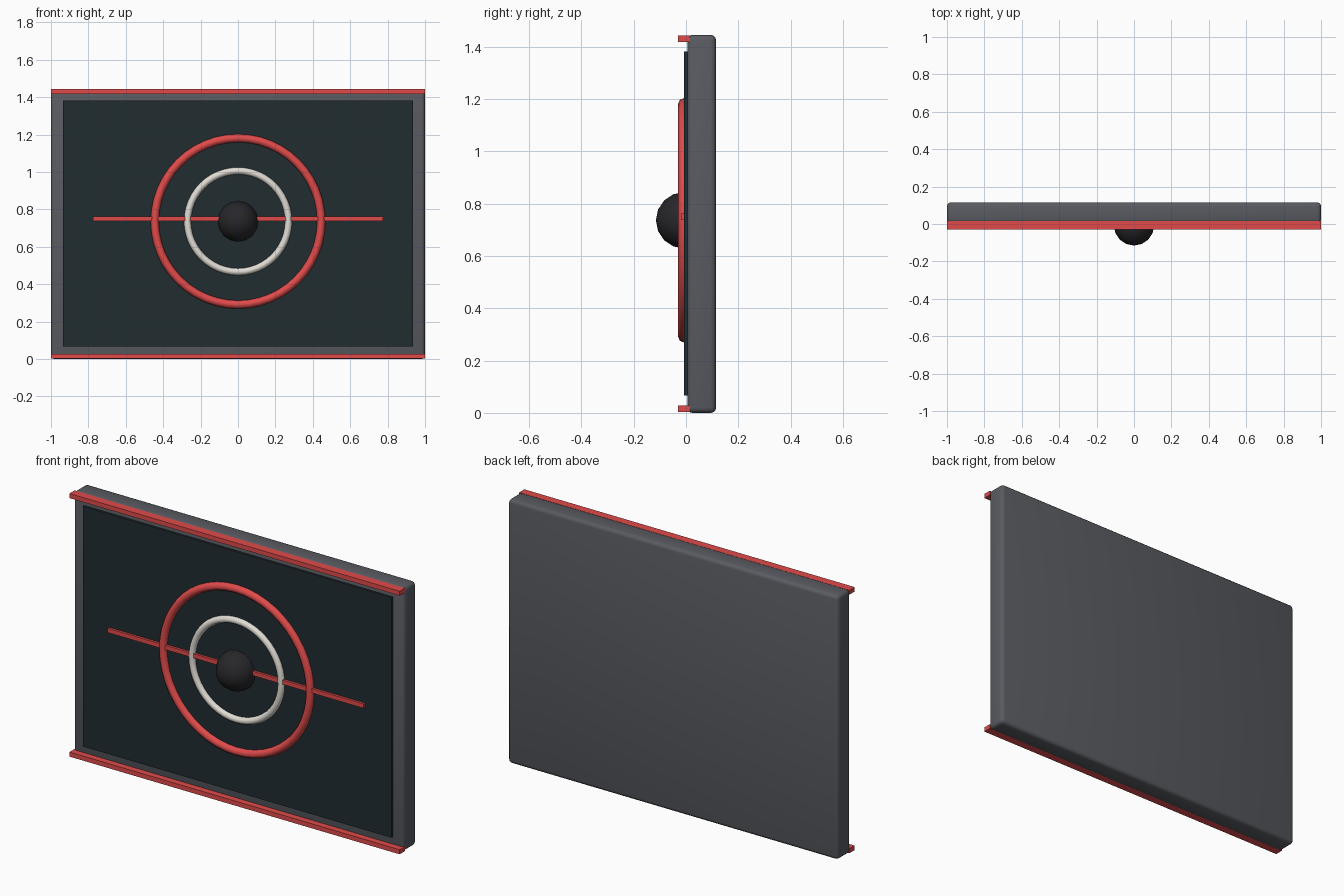
import bpy, math

if "Cube" in bpy.data.objects:
    bpy.data.objects.remove(bpy.data.objects["Cube"])

def material(name, rgb):
    m = bpy.data.materials.new(name)
    m.diffuse_color = (*rgb, 1)
    m.use_nodes = True
    m.node_tree.nodes["Principled BSDF"].inputs["Base Color"].default_value = m.diffuse_color
    return m

GREY = material("frame_grey", (0.10, 0.105, 0.12))
DARK = material("panel_dark", (0.015, 0.025, 0.03))
RED = material("trim_red", (0.75, 0.07, 0.07))
WHITE = material("ring_white", (0.75, 0.72, 0.66))
BLACK = material("hub_black", (0.02, 0.02, 0.023))

def finish(name, mat, smooth=None):
    ob = bpy.context.object
    ob.name = name
    ob.data.materials.append(mat)
    if smooth:
        bpy.ops.object.shade_smooth_by_angle(angle=math.radians(smooth))
    return ob

def box(name, x, y, z, mat, bevel=0):
    # x is the half width; y and z are (min, max)
    bpy.ops.mesh.primitive_cube_add(size=1, location=(0, sum(y) / 2, sum(z) / 2))
    ob = bpy.context.object
    ob.scale = (2 * x, y[1] - y[0], z[1] - z[0])
    bpy.ops.object.transform_apply(location=False, rotation=False, scale=True)
    if bevel:
        mod = ob.modifiers.new("bevel", 'BEVEL')
        mod.width, mod.segments = bevel, 3
        bpy.ops.object.modifier_apply(modifier=mod.name)
    return finish(name, mat, 40 if bevel else None)

def ring(name, major, minor, mat):
    bpy.ops.mesh.primitive_torus_add(major_radius=major, minor_radius=minor,
        major_segments=48, minor_segments=8,
        location=(0, -0.008, CENTRE_Z), rotation=(math.pi / 2, 0, 0))
    finish(name, mat, 60)

CENTRE_Z = 0.736

# Rounded slab and its dark inset panel
box("slab", 1.0, (0.005, 0.115), (0.0, 1.445), GREY, 0.02)
box("front_panel", 0.935, (-0.007, 0.015), (0.067, 1.382), DARK)

# Red trims along top and bottom, and the centre line
box("top_trim", 1.0, (-0.03, 0.015), (1.418, 1.443), RED)
box("bottom_trim", 1.0, (-0.03, 0.015), (0.003, 0.028), RED)
box("centre_line", 0.775, (-0.02, 0.0), (0.738, 0.762), RED)

# Concentric rings
ring("outer_ring", 0.445, 0.022, RED)
ring("inner_ring", 0.27, 0.019, WHITE)

# Domed hub
bpy.ops.mesh.primitive_uv_sphere_add(segments=16, ring_count=8, radius=0.108,
    location=(0, -0.007, CENTRE_Z), rotation=(math.pi / 2, 0, 0))
hub = bpy.context.object
# keep only the front half so nothing hides inside the slab
import bmesh
bm = bmesh.new()
bm.from_mesh(hub.data)
bmesh.ops.bisect_plane(bm, geom=bm.verts[:] + bm.edges[:] + bm.faces[:],
    plane_co=(0, 0, -0.01), plane_no=(0, 0, -1), clear_outer=True)
bmesh.ops.holes_fill(bm, edges=[e for e in bm.edges if e.is_boundary], sides=0)
bm.to_mesh(hub.data)
bm.free()
finish("hub", BLACK, 35)
